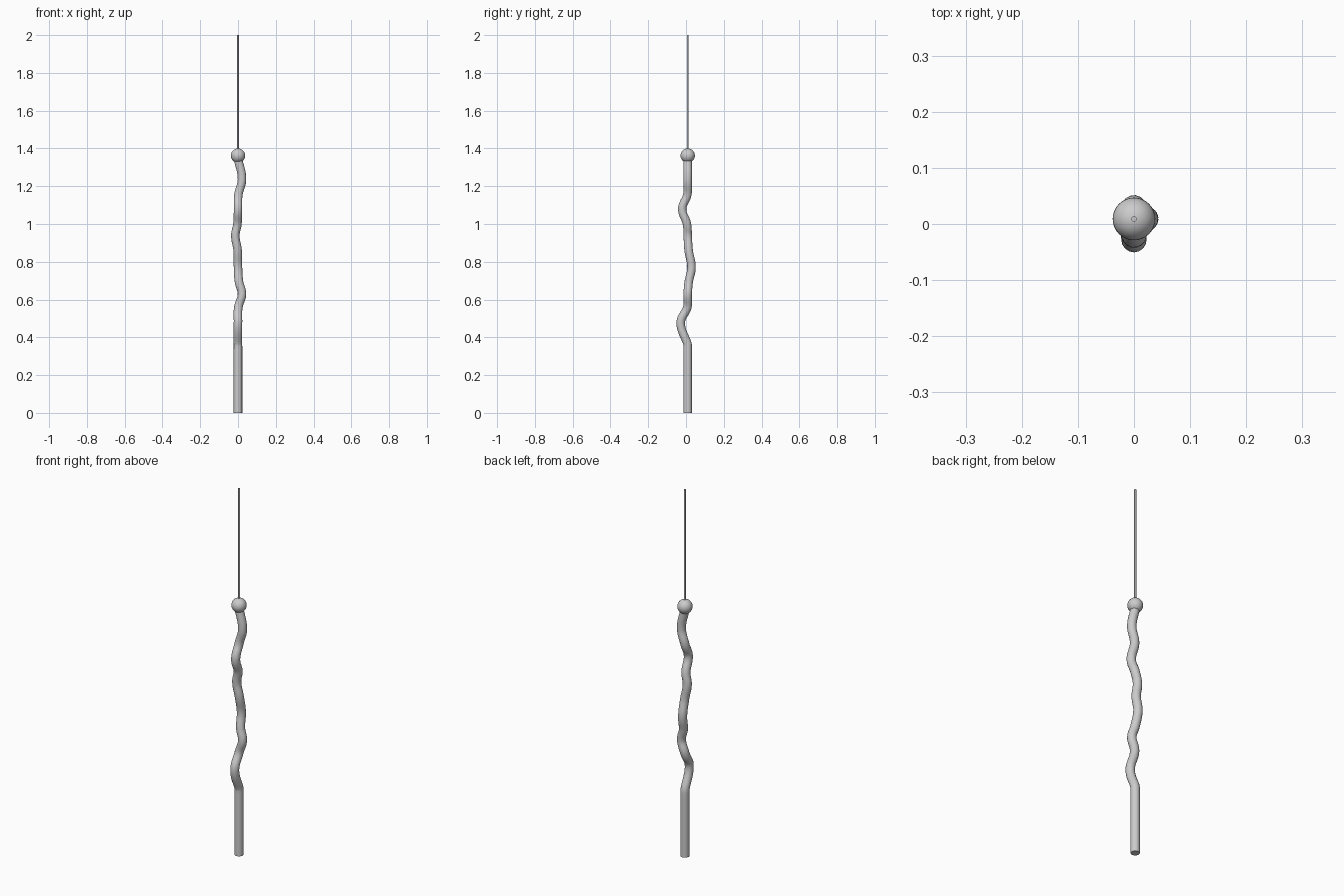
import bpy

if "Cube" in bpy.data.objects:
    bpy.data.objects.remove(bpy.data.objects["Cube"])

CY = 0.009  # depth position of the straight axis


def smooth(obj):
    bpy.ops.object.select_all(action='DESELECT')
    bpy.context.view_layer.objects.active = obj
    obj.select_set(True)
    bpy.ops.object.shade_smooth_by_angle()


def tube(name, points, radius):
    curve = bpy.data.curves.new(name, 'CURVE')
    curve.dimensions = '3D'
    curve.bevel_depth = radius
    curve.bevel_resolution = 6
    curve.resolution_u = 10
    curve.use_fill_caps = True
    spline = curve.splines.new('BEZIER')
    spline.bezier_points.add(len(points) - 1)
    for bp, co in zip(spline.bezier_points, points):
        bp.co = co
        bp.handle_left_type = bp.handle_right_type = 'AUTO'
    # straight grip: vertical handles on the first two points
    for bp in spline.bezier_points[:2]:
        bp.handle_left_type = bp.handle_right_type = 'FREE'
        bp.handle_left = (bp.co.x, bp.co.y, bp.co.z - 0.03)
        bp.handle_right = (bp.co.x, bp.co.y, bp.co.z + 0.03)
    obj = bpy.data.objects.new(name, curve)
    bpy.context.collection.objects.link(obj)
    bpy.ops.object.select_all(action='DESELECT')
    bpy.context.view_layer.objects.active = obj
    obj.select_set(True)
    bpy.ops.object.convert(target='MESH')
    obj = bpy.context.object
    smooth(obj)
    return obj


# Straight handle that turns into a gnarled, wavy shaft
tube("wavy_shaft", [
    (0, CY, 0), (0, CY, 0.355),
    (0, -0.028, 0.48), (0.002, CY - 0.002, 0.56),
    (0.021, CY, 0.63), (0.006, 0.014, 0.69),
    (0, 0.029, 0.77), (-0.002, 0.014, 0.86),
    (-0.014, CY, 0.94), (-0.003, CY - 0.004, 1.0),
    (0, -0.02, 1.08), (0.002, CY - 0.002, 1.155),
    (0.021, CY, 1.235), (0, CY, 1.345),
], 0.0225)

# Ball at the top of the shaft
bpy.ops.mesh.primitive_uv_sphere_add(segments=32, ring_count=16, radius=0.038,
                                     location=(0, CY, 1.362))
ball = bpy.context.object
ball.name = "ball_knob"
smooth(ball)

# Thin rod rising from the ball
bpy.ops.mesh.primitive_cylinder_add(vertices=16, radius=0.005, depth=0.64,
                                    location=(0, CY, 1.68))
rod = bpy.context.object
rod.name = "thin_rod"
smooth(rod)
